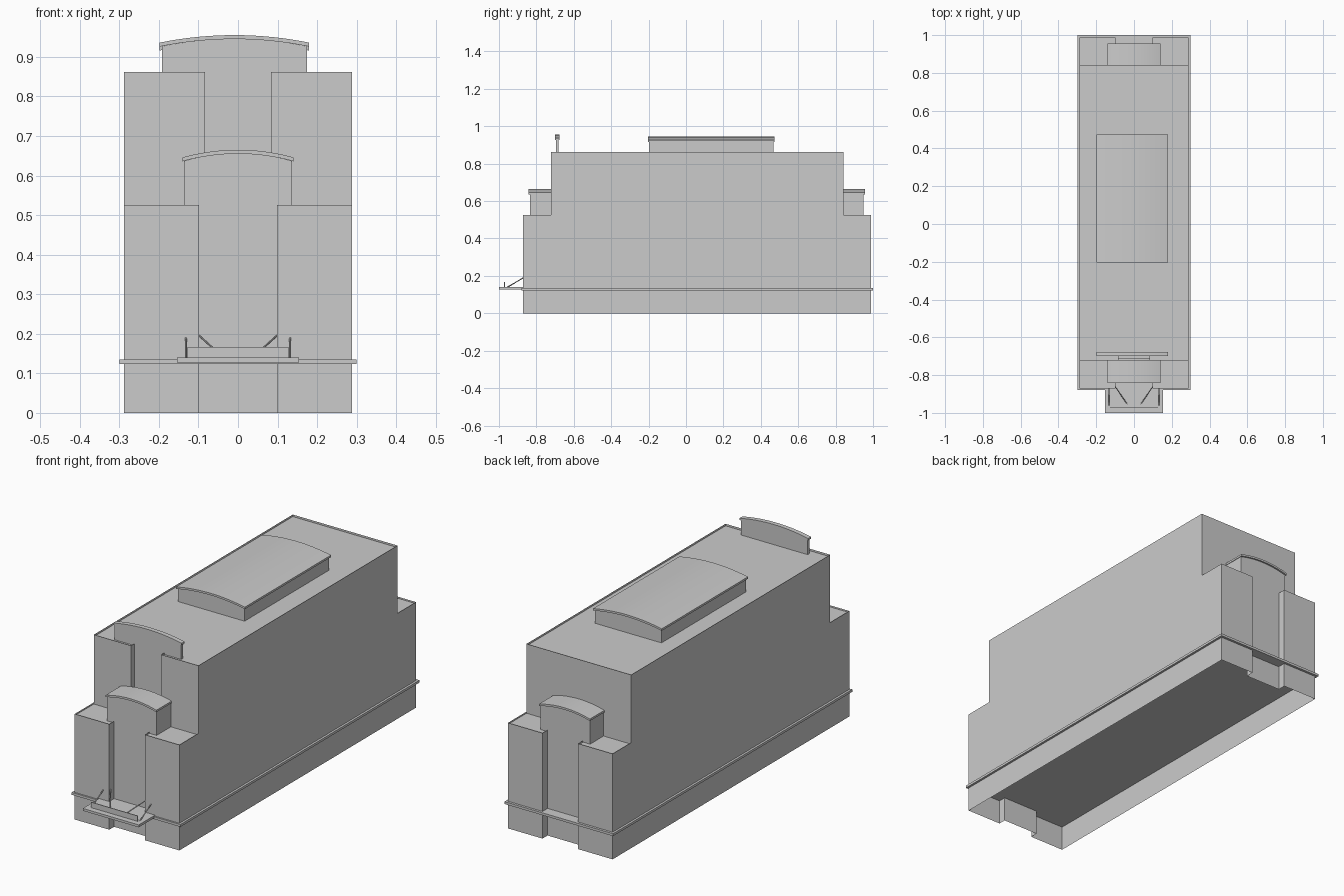
import bpy, bmesh, math
from mathutils import Vector

if "Cube" in bpy.data.objects:
    bpy.data.objects.remove(bpy.data.objects["Cube"])


def make(name, verts, faces, fix=True):
    me = bpy.data.meshes.new(name)
    me.from_pydata(verts, [], faces)
    if fix:
        bm = bmesh.new()
        bm.from_mesh(me)
        bmesh.ops.recalc_face_normals(bm, faces=bm.faces)
        bm.to_mesh(me)
        bm.free()
    ob = bpy.data.objects.new(name, me)
    bpy.context.collection.objects.link(ob)
    return ob


def box(name, x0, x1, y0, y1, z0, z1):
    return prism(name, [(x0, z0), (x1, z0), (x1, z1), (x0, z1)], y0, y1)


def prism(name, profile, y0, y1):
    """Closed x/z profile extruded along y."""
    n = len(profile)
    verts = [(x, y0, z) for x, z in profile] + [(x, y1, z) for x, z in profile]
    faces = [(i, (i + 1) % n, n + (i + 1) % n, n + i) for i in range(n)]
    faces += [tuple(range(n)), tuple(range(2 * n - 1, n - 1, -1))]
    return make(name, verts, faces)


def tier(name, outline, z0, z1, roof):
    """Thin walls open below, with a flat roof just under the wall top."""
    n = len(outline)
    verts = [(x, y, z) for z in (z0, roof, z1) for x, y in outline]
    faces = [(k + i, k + (i + 1) % n, k + n + (i + 1) % n, k + n + i)
             for k in (0, n) for i in range(n)]
    faces.append(tuple(range(n, 2 * n)))
    return make(name, verts, faces, fix=False)


def arc(x0, x1, z_side, rise, n=16):
    """Points of a shallow circular arc from x0 to x1."""
    h = (x1 - x0) / 2
    r = (h * h + rise * rise) / (2 * rise)
    a = math.asin(h / r)
    c = (x0 + x1) / 2
    return [(c + r * math.sin(t), z_side + rise - r + r * math.cos(t))
            for t in (-a + 2 * a * i / n for i in range(n + 1))]


def curved_block(name, x0, x1, y0, y1, z0, z_side, rise, lip_x, lip_y0, lip_y1):
    """Straight-sided block with an overhanging curved cap."""
    top = arc(x0, x1, z_side, rise)
    prism(name + "_wall", [(x0, z0)] + top + [(x1, z0)], y0, y1)
    low = arc(x0 - lip_x, x1 + lip_x, z_side - 0.001, rise + 0.001)
    cap = low + [(x, z + 0.01) for x, z in reversed(low)]
    ob = prism(name + "_cap", cap, y0 - lip_y0, y1 + lip_y1)
    bpy.context.view_layer.objects.active = ob
    ob.select_set(True)
    bpy.ops.object.shade_smooth_by_angle(angle=math.radians(30))
    ob.select_set(False)


def rod(name, a, b, r=0.0025):
    a, b = Vector(a), Vector(b)
    d = b - a
    bpy.ops.mesh.primitive_cylinder_add(vertices=8, radius=r, depth=d.length,
                                        location=(a + b) / 2)
    ob = bpy.context.object
    ob.name = name
    ob.rotation_euler = d.to_track_quat('Z', 'Y').to_euler()
    ob.select_set(False)


W = 0.288

# Lower storeys with shallow centre recess front and back
tier("lower_storeys", [
    (-W, -0.872), (-0.098, -0.872), (-0.098, -0.834), (0.098, -0.834),
    (0.098, -0.872), (W, -0.872), (W, 0.988), (0.098, 0.988),
    (0.098, 0.948), (-0.098, 0.948), (-0.098, 0.988), (-W, 0.988)],
    0, 0.525, 0.517)

# Upper storeys with a recess on the front only
tier("upper_storeys", [
    (-W, -0.722), (-0.083, -0.722), (-0.083, -0.695), (0.083, -0.695),
    (0.083, -0.722), (W, -0.722), (W, 0.842), (-W, 0.842)],
    0.517, 0.862, 0.852)

# Belt course, a full plate inside the shell
box("belt_course", -0.299, 0.299, -0.88, 1.0, 0.123, 0.135)

# Centre bays with curved roofs
curved_block("front_bay", -0.136, 0.136, -0.834, -0.71, 0.51, 0.637, 0.018,
             0.004, 0.007, -0.012)
curved_block("back_bay", -0.136, 0.136, 0.835, 0.948, 0.51, 0.637, 0.018,
             0.004, -0.006, 0.008)

# Roof light and front parapet
curved_block("roof_light", -0.192, 0.174, -0.197, 0.467, 0.85, 0.917, 0.018,
             0.006, 0.007, 0.007)
curved_block("front_parapet", -0.192, 0.174, -0.695, -0.682, 0.85, 0.927, 0.018,
             0.006, 0.005, 0.005)

# Entrance canopy with fascia board and tie rods
box("canopy_plate", -0.154, 0.154, -1.0, -0.834, 0.128, 0.14)
box("canopy_fascia", -0.128, 0.128, -0.972, -0.968, 0.138, 0.167)
for s, side in ((-1, "left"), (1, "right")):
    rod("outer_tie_" + side, (s * 0.132, -0.96, 0.138), (s * 0.132, -0.868, 0.19))
    rod("inner_tie_" + side, (s * 0.035, -0.955, 0.138), (s * 0.1, -0.86, 0.197))
